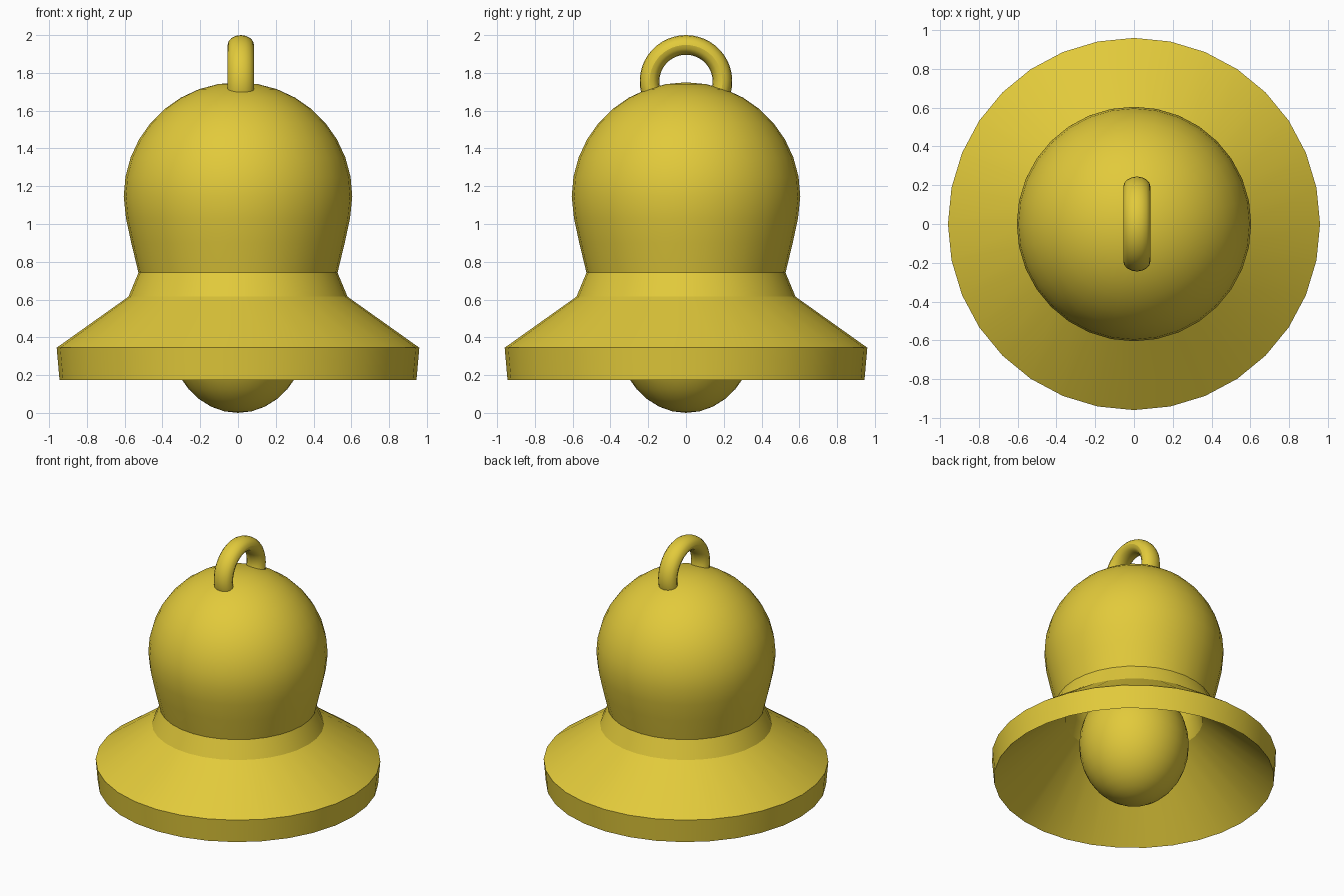
import bpy, bmesh, math

if "Cube" in bpy.data.objects:
    bpy.data.objects.remove(bpy.data.objects["Cube"])

gold = bpy.data.materials.new("bell yellow")
gold.diffuse_color = (0.76, 0.59, 0.043, 1)
gold.use_nodes = True
gold.node_tree.nodes["Principled BSDF"].inputs["Base Color"].default_value = gold.diffuse_color


def finish(name, bm):
    bmesh.ops.remove_doubles(bm, verts=bm.verts, dist=1e-5)
    bmesh.ops.recalc_face_normals(bm, faces=bm.faces)
    mesh = bpy.data.meshes.new(name)
    bm.to_mesh(mesh)
    bm.free()
    mesh.materials.append(gold)
    ob = bpy.data.objects.new(name, mesh)
    bpy.context.collection.objects.link(ob)
    bpy.ops.object.select_all(action='DESELECT')
    bpy.context.view_layer.objects.active = ob
    ob.select_set(True)
    bpy.ops.object.shade_smooth_by_angle(angle=math.radians(30))
    return ob


def lathe(name, profile, sides=32):
    bm = bmesh.new()
    vs = [bm.verts.new((r, 0, z)) for r, z in profile]
    es = [bm.edges.new(p) for p in zip(vs, vs[1:])]
    bmesh.ops.spin(bm, geom=vs + es, cent=(0, 0, 0), axis=(0, 0, 1),
                   angle=math.tau, steps=sides, use_duplicate=False)
    return finish(name, bm)


def arc(r, rz, cz, a0, a1, n):
    return [(r * math.cos(math.radians(a0 + (a1 - a0) * i / n)),
             cz + rz * math.sin(math.radians(a0 + (a1 - a0) * i / n)))
            for i in range(n + 1)]


# Bell body: domed crown, neck crease, flare, lip, then the inner wall
outer = arc(0.605, 0.605, 1.145, 90, 0, 9) + [
    (0.593, 1.03), (0.565, 0.90), (0.527, 0.742),
    (0.58, 0.615), (0.96, 0.345), (0.945, 0.175)]
inner = [(0.465, 0.625), (0.43, 0.745)] + arc(0.51, 0.51, 1.145, 0, 90, 8)
lathe("bell_body", outer + inner)

# Clapper and the rod that holds it
lathe("clapper", arc(0.37, 0.43, 0.43, -90, 90, 16))
lathe("clapper_rod", [(0, 0.8), (0.03, 0.8), (0.03, 1.68), (0, 1.68)], 12)

# Hanging loop: rounded section swept over an arch in the yz plane
bm = bmesh.new()
cx, cz, mid = 0.015, 1.755, 0.193
section = []
for i in range(16):
    a = math.tau * i / 16
    section.append((cx + 0.07 * math.cos(a), mid + 0.052 * math.sin(a)))
rings = []
for k in range(31):
    t = math.radians(-30 + 240 * k / 30)
    rings.append([bm.verts.new((x, r * math.cos(t), cz + r * math.sin(t)))
                  for x, r in section])
for a, b in zip(rings, rings[1:]):
    for i in range(16):
        j = (i + 1) % 16
        bm.faces.new((a[i], a[j], b[j], b[i]))
bm.faces.new(rings[0])
bm.faces.new(rings[-1])
finish("hanging_loop", bm)
